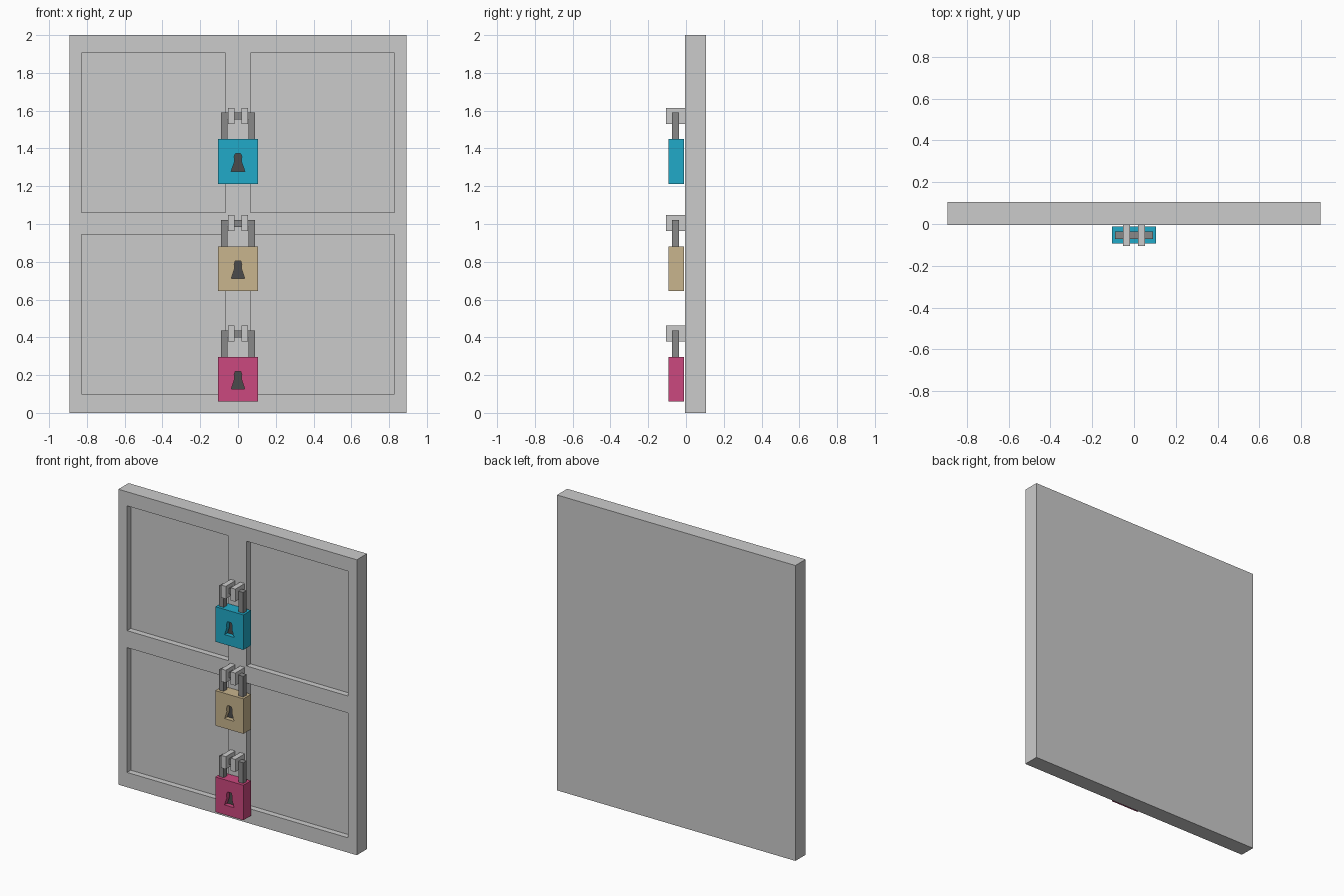
import bpy, bmesh

if "Cube" in bpy.data.objects:
    bpy.data.objects.remove(bpy.data.objects["Cube"])


def finish(bm, name, mat=None):
    bmesh.ops.recalc_face_normals(bm, faces=bm.faces)
    me = bpy.data.meshes.new(name)
    bm.to_mesh(me)
    bm.free()
    ob = bpy.data.objects.new(name, me)
    bpy.context.collection.objects.link(ob)
    if mat:
        me.materials.append(mat)
    return ob


def box(name, x, y, z, mat=None):
    bm = bmesh.new()
    bmesh.ops.create_cube(bm, size=1)
    for v in bm.verts:
        v.co = [a + (c + 0.5) * (b - a) for c, (a, b) in zip(v.co, (x, y, z))]
    return finish(bm, name, mat)


def prism(name, outline, y0, y1, z, mat=None):
    # extrude an x/z outline from y0 to y1
    bm = bmesh.new()
    face = bm.faces.new([bm.verts.new((px, y0, z + pz)) for px, pz in outline])
    ext = bmesh.ops.extrude_face_region(bm, geom=[face])["geom"]
    for v in ext:
        if isinstance(v, bmesh.types.BMVert):
            v.co.y = y1
    return finish(bm, name, mat)


def material(name, rgb):
    m = bpy.data.materials.new(name)
    m.diffuse_color = (*rgb, 1)
    m.use_nodes = True
    m.node_tree.nodes["Principled BSDF"].inputs["Base Color"].default_value = m.diffuse_color
    return m


# door: slab whose front is split into a grid, four panels sunk in
FRONT, BACK, SUNK = -0.004, 0.105, 0.04
xs = (-0.893, -0.828, -0.067, 0.067, 0.828, 0.893)
zs = (0, 0.1, 0.945, 1.06, 1.905, 2)
bm = bmesh.new()
grid = [[bm.verts.new((x, FRONT, z)) for x in xs] for z in zs]
cells = {(i, j): bm.faces.new((grid[j][i], grid[j][i + 1], grid[j + 1][i + 1], grid[j + 1][i]))
         for i in range(5) for j in range(5)}
rim = [e for e in bm.edges if e.is_boundary]
ext = bmesh.ops.extrude_edge_only(bm, edges=rim)["geom"]
for v in ext:
    if isinstance(v, bmesh.types.BMVert):
        v.co.y = BACK
bmesh.ops.contextual_create(bm, geom=[e for e in ext if isinstance(e, bmesh.types.BMEdge)])
for i in (1, 3):
    for j in (1, 3):
        f = bmesh.ops.extrude_discrete_faces(bm, faces=[cells[i, j]])["faces"][0]
        for v in f.verts:
            v.co.y += SUNK
finish(bm, "door")

# padlocks
half = [(0.036, 0), (0.019, 0.05), (0.02, 0.078), (0.014, 0.094)]
KEYHOLE = half + [(-x, z) for x, z in reversed(half)]
SHACKLE = [(-0.09, -0.01), (-0.09, 0.14), (0.09, 0.14), (0.09, -0.01),
           (0.056, -0.01), (0.056, 0.102), (-0.056, 0.102), (-0.056, -0.01)]
dark = material("dark_grey", (0.07, 0.07, 0.07))
steel = material("steel", (0.25, 0.25, 0.25))
locks = (("upper", 1.213, (0.015, 0.40, 0.58)),
         ("middle", 0.645, (0.58, 0.46, 0.27)),
         ("lower", 0.06, (0.60, 0.065, 0.21)))

for label, z, rgb in locks:
    body = box(label + "_lock_body", (-0.105, 0.105), (-0.093, -0.011), (z, z + 0.237),
               material(label + "_lock_paint", rgb))

    # keyhole recess with a dark plate at its back
    cutter = prism(label + "_keyhole_cutter", KEYHOLE, -0.12, -0.06, z + 0.066)
    cutter.hide_render = True
    cutter.hide_viewport = True
    cut = body.modifiers.new("keyhole", "BOOLEAN")
    cut.operation, cut.solver, cut.object = "DIFFERENCE", "EXACT", cutter
    prism(label + "_keyhole_back", KEYHOLE, -0.062, -0.058, z + 0.066, dark)

    # shackle passing behind two hasp lugs on the door
    prism(label + "_shackle", SHACKLE, -0.073, -0.036, z + 0.237, steel)
    for side, s in (("left", -1), ("right", 1)):
        box(f"{label}_{side}_hasp", sorted((s * 0.018, s * 0.053)), (-0.105, FRONT),
            (z + 0.317, z + 0.402))
